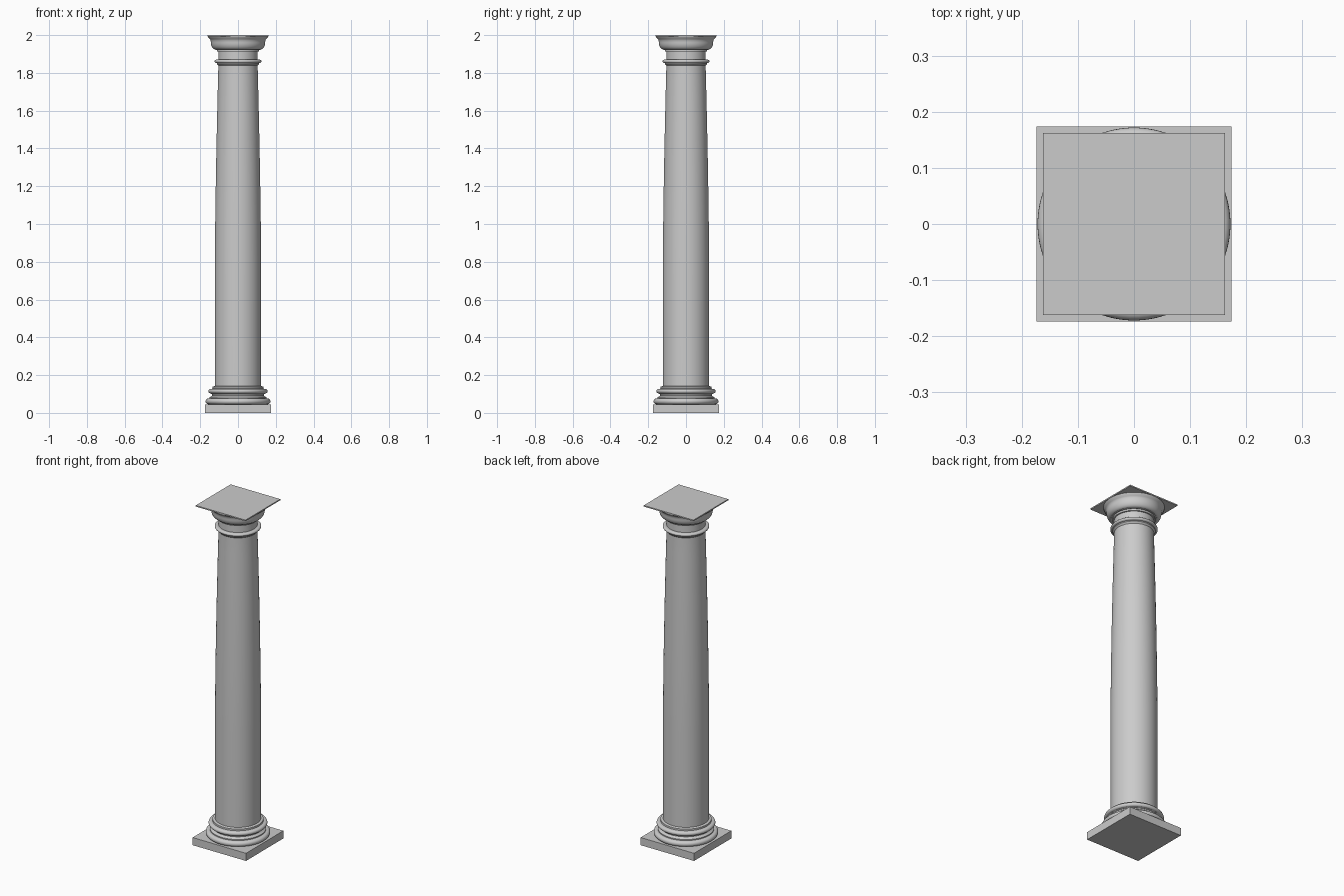
import bpy, bmesh, math

if "Cube" in bpy.data.objects:
    bpy.data.objects.remove(bpy.data.objects["Cube"])

SEGMENTS = 64


def make_object(name, bm):
    bmesh.ops.recalc_face_normals(bm, faces=bm.faces)
    mesh = bpy.data.meshes.new(name)
    bm.to_mesh(mesh)
    bm.free()
    obj = bpy.data.objects.new(name, mesh)
    bpy.context.collection.objects.link(obj)
    return obj


def loft(name, profile, sides, smooth):
    """Stack rings of (half width, z); four sides gives a square block."""
    bm = bmesh.new()
    scale = math.sqrt(2) if sides == 4 else 1
    rings = []
    for r, z in profile:
        ring = []
        for i in range(sides):
            a = 2 * math.pi * (i + 0.5) / sides
            ring.append(bm.verts.new((r * scale * math.cos(a), r * scale * math.sin(a), z)))
        rings.append(ring)
    for low, high in zip(rings, rings[1:]):
        for i in range(sides):
            j = (i + 1) % sides
            bm.faces.new((low[i], low[j], high[j], high[i]))
    bm.faces.new(rings[0][::-1])
    bm.faces.new(rings[-1])
    obj = make_object(name, bm)
    if smooth:
        bpy.ops.object.select_all(action='DESELECT')
        obj.select_set(True)
        bpy.context.view_layer.objects.active = obj
        bpy.ops.object.shade_smooth_by_angle(angle=math.radians(35))
    return obj


def bead(r, z, rr, rz, steps=10):
    """Half-round moulding bulging outwards from radius r."""
    return [(r + rr * math.cos(t), z + rz * math.sin(t))
            for t in (math.pi * (k / steps - 0.5) for k in range(steps + 1))]


# square plinth
loft("plinth", [(0.174, 0), (0.174, 0.045)], 4, False)

# round base: large torus, hollow, small torus, fillet
base = bead(0.155, 0.061, 0.017, 0.016) + [(0.15, 0.077), (0.15, 0.083)]
base += [(0.141, 0.087), (0.137, 0.093), (0.139, 0.099), (0.145, 0.102)]
base += bead(0.145, 0.115, 0.012, 0.012) + [(0.136, 0.128), (0.136, 0.138), (0.125, 0.142)]
loft("round_base", base, SEGMENTS, True)

# shaft, straight below and tapering gently above
shaft = [(0.123, 0.138), (0.123, 0.7)]
for k in range(1, 13):
    t = k / 12
    shaft.append((0.123 - 0.019 * t ** 1.6, 0.7 + 1.14 * t))
shaft.append((0.104, 1.915))
loft("shaft", shaft, SEGMENTS, True)

# ring under the neck
ring = [(0.104, 1.838), (0.112, 1.847), (0.112, 1.852)] + bead(0.114, 1.861, 0.010, 0.009)
ring += [(0.104, 1.870)]
loft("neck_ring", ring, SEGMENTS, True)

# capital: fillet, then swelling bowl
capital = [(0.104, 1.912), (0.112, 1.912), (0.112, 1.922), (0.120, 1.922)]
for k in range(9):
    t = k / 8 * math.pi / 2
    capital.append((0.120 + 0.024 * math.sin(t), 1.962 - 0.038 * math.cos(t)))
capital += [(0.145, 1.972), (0.149, 1.979), (0.157, 1.986), (0.160, 1.993)]
loft("capital_bowl", capital, SEGMENTS, True)

# thin square slab on top
loft("top_slab", [(0.162, 1.993), (0.162, 2.0)], 4, False)
